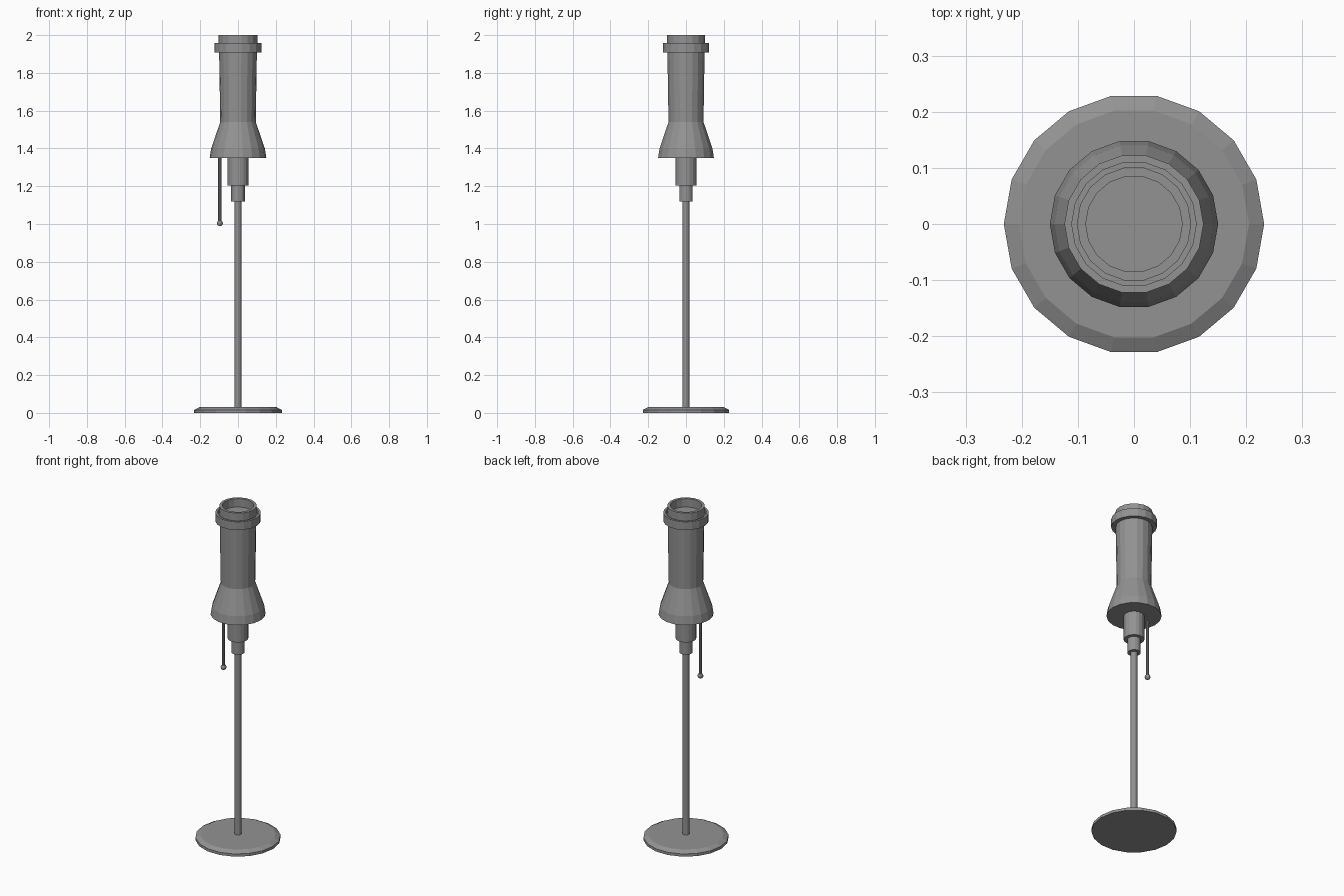
import bpy, bmesh
from math import cos, sin, pi

if "Cube" in bpy.data.objects:
    bpy.data.objects.remove(bpy.data.objects["Cube"])

grey = bpy.data.materials.new("dark_grey")
grey.diffuse_color = (0.29, 0.29, 0.29, 1)
grey.use_nodes = True
grey.node_tree.nodes["Principled BSDF"].inputs["Base Color"].default_value = grey.diffuse_color


def lathe(name, profile, sides, x=0.0, closed=False):
    """Revolve (radius, z) points; open profiles get capped at both ends."""
    bm = bmesh.new()
    rings = [[bm.verts.new((x + r * cos(2 * pi * i / sides), r * sin(2 * pi * i / sides), z))
              for i in range(sides)] for r, z in profile]
    pairs = list(zip(rings, rings[1:]))
    if closed:
        pairs.append((rings[-1], rings[0]))
    else:
        bm.faces.new(rings[0])
        bm.faces.new(rings[-1])
    for a, b in pairs:
        for i in range(sides):
            j = (i + 1) % sides
            bm.faces.new((a[i], a[j], b[j], b[i]))
    bmesh.ops.recalc_face_normals(bm, faces=bm.faces)
    mesh = bpy.data.meshes.new(name)
    bm.to_mesh(mesh)
    bm.free()
    mesh.materials.append(grey)
    ob = bpy.data.objects.new(name, mesh)
    bpy.context.collection.objects.link(ob)
    return ob


# Round foot with a bevelled top edge
lathe("base_plate", [(0.232, 0), (0.232, 0.016), (0.205, 0.03)], 18)
# Thin upright pole
lathe("pole", [(0.018, 0.028), (0.018, 1.13)], 18)
# Two stepped sleeves under the head
lathe("lower_sleeve", [(0.036, 1.12), (0.036, 1.21)], 18)
lathe("upper_sleeve", [(0.056, 1.203), (0.056, 1.355)], 18)
# Flared head, narrowing to a cup with a recessed floor
lathe("lamp_head", [(0.15, 1.35), (0.142, 1.4), (0.094, 1.54), (0.1, 1.91),
                    (0.102, 1.92), (0.102, 2.0), (0.086, 2.0), (0.086, 1.95)], 18)
# Collar ring around the top of the head
lathe("collar_ring", [(0.101, 1.909), (0.124, 1.909), (0.124, 1.958), (0.111, 1.958),
                      (0.111, 1.935), (0.101, 1.935)], 18, closed=True)
# Pull cord with a bead on the end
lathe("pull_cord", [(0.009, 1.005), (0.009, 1.355)], 10, x=-0.096)
bpy.ops.mesh.primitive_uv_sphere_add(segments=12, ring_count=8, radius=0.016,
                                     location=(-0.096, 0, 1.004))
bpy.context.object.name = "pull_bead"
bpy.context.object.data.materials.append(grey)
